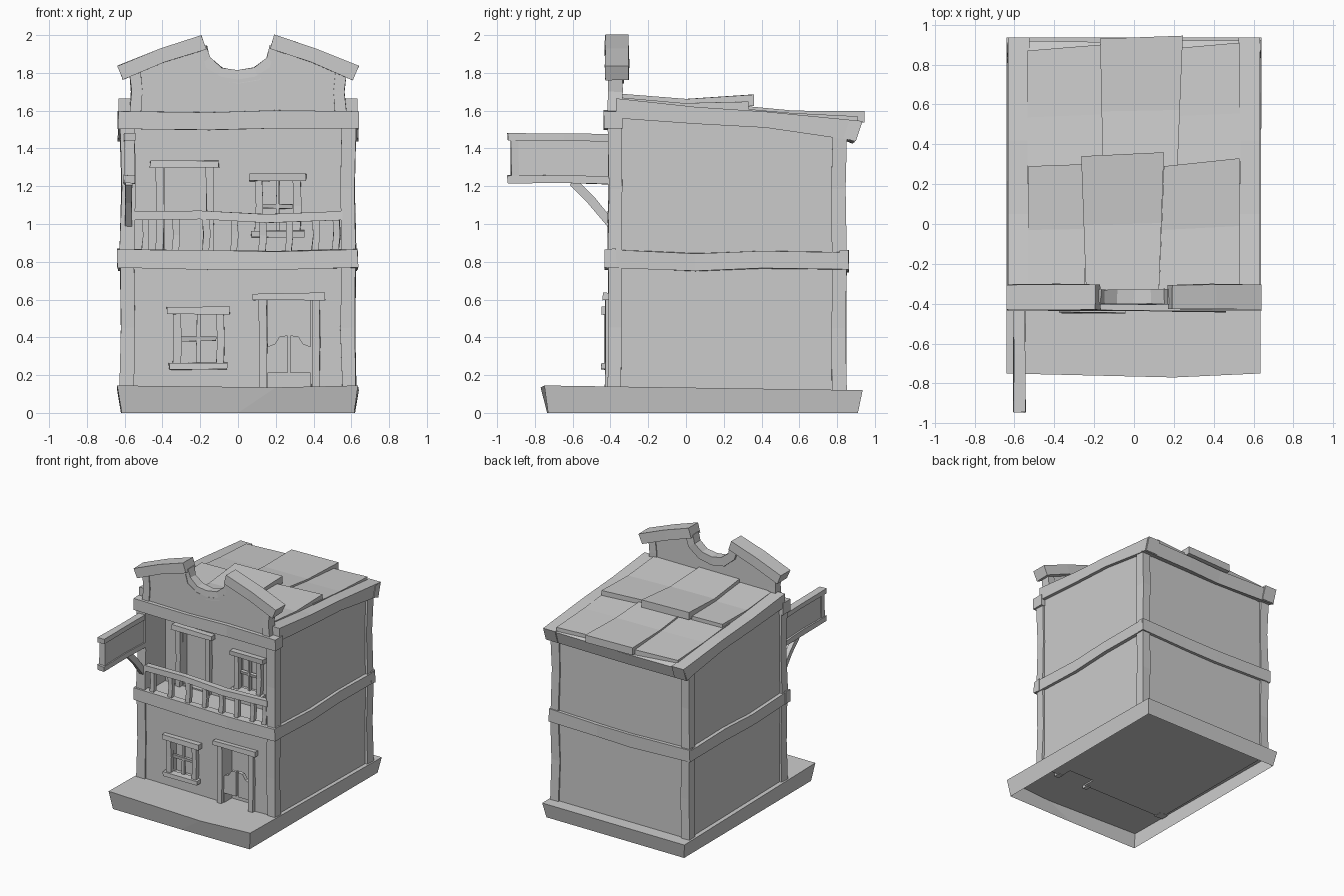
import bpy, bmesh, random
from mathutils import Vector

if "Cube" in bpy.data.objects:
    bpy.data.objects.remove(bpy.data.objects["Cube"])

random.seed(4)


def make(name, verts, faces, jitter=0.0):
    me = bpy.data.meshes.new(name)
    r = lambda: random.uniform(-jitter, jitter)
    me.from_pydata([(x + r(), y + r(), z + r()) for x, y, z in verts], [], faces)
    bm = bmesh.new()
    bm.from_mesh(me)
    bmesh.ops.recalc_face_normals(bm, faces=bm.faces)
    bm.to_mesh(me)
    bm.free()
    ob = bpy.data.objects.new(name, me)
    bpy.context.collection.objects.link(ob)
    return ob


def prism(name, profile, axis, lo, hi):
    """Extrude a 2D outline along x (profile is y,z) or y (profile is x,z)."""
    n = len(profile)
    put = (lambda p, d: (d, p[0], p[1])) if axis == 'x' else (lambda p, d: (p[0], d, p[1]))
    verts = [put(p, lo) for p in profile] + [put(p, hi) for p in profile]
    faces = [list(range(n)), list(range(2 * n - 1, n - 1, -1))]
    faces += [(i, (i + 1) % n, n + (i + 1) % n, n + i) for i in range(n)]
    return make(name, verts, faces)


def box(name, x0, x1, y0, y1, z0, z1, jitter=0.004):
    verts = [(x, y, z) for x in (x0, x1) for y in (y0, y1) for z in (z0, z1)]
    return make(name, verts, [(0, 1, 3, 2), (4, 6, 7, 5), (0, 4, 5, 1),
                              (2, 3, 7, 6), (0, 2, 6, 4), (1, 5, 7, 3)], jitter)


def beam(name, pts, w, h, up=(0, 0, 1), jitter=0.003):
    """Sweep a w x h rectangle along a polyline; h runs along 'up'."""
    pts = [Vector(p) for p in pts]
    verts, faces, last = [], [], len(pts) - 1
    for i, p in enumerate(pts):
        t = (pts[min(i + 1, last)] - pts[max(i - 1, 0)]).normalized()
        s = t.cross(Vector(up)).normalized()
        u = s.cross(t)
        verts += [p + s * a * w / 2 + u * b * h / 2 for a, b in ((-1, -1), (1, -1), (1, 1), (-1, 1))]
    for i in range(last):
        faces += [(4 * i + j, 4 * i + (j + 1) % 4, 4 * i + 4 + (j + 1) % 4, 4 * i + 4 + j) for j in range(4)]
    faces += [(3, 2, 1, 0), tuple(4 * last + j for j in range(4))]
    return make(name, verts, faces, jitter)


# flared base, open underneath
base = [(-.615, -.73, 0), (0, -.735, 0), (.615, -.73, 0), (.62, .91, 0), (0, .91, 0), (-.62, .91, 0),
        (-.64, -.75, .145), (.2, -.77, .135), (.635, -.75, .145), (.64, .935, .12), (0, .935, .12), (-.64, .935, .12)]
make("base", base, [(i, (i + 1) % 6, 6 + (i + 1) % 6, 6 + i) for i in range(6)] + [(6, 7, 10, 11), (7, 8, 9, 10)])

# house body with balcony recess, doors and windows cut in
body = prism("house_body", [(-.4, .12), (.835, .115), (.835, 1.49), (.4, 1.55), (-.35, 1.6), (-.4, 1.58)],
             'x', -.605, .605)
cuts = [(-.55, .55, -.5, -.15, .84, 1.51), (-.39, -.17, -.3, -.1, .85, 1.3), (.12, .3, -.3, -.11, .96, 1.235),
        (-.31, -.11, -.5, -.35, .255, .53), (.155, .385, -.5, -.3, .05, .605)]
cutters = []
for i, c in enumerate(cuts):
    k = box("cutter", *c, jitter=0)
    k.hide_render = True
    cutters.append(k)
    m = body.modifiers.new("cut%d" % i, 'BOOLEAN')
    m.operation, m.solver, m.object = 'DIFFERENCE', 'EXACT', k
bpy.context.view_layer.update()
solid = bpy.data.meshes.new_from_object(body.evaluated_get(bpy.context.evaluated_depsgraph_get()))
body.modifiers.clear()
body.data = solid
for k in cutters:
    bpy.data.objects.remove(k)

# corner posts on both floors
for s in (-1, 1):
    for z0, z1 in ((.12, .78), (.85, 1.52)):
        m = (z0 + z1) / 2
        beam("front_post", [(s * .588, -.378, z0), (s * .58, -.374, m), (s * .585, -.378, z1)], .075, .072, (0, 1, 0))
        beam("back_post", [(s * .59, .812, z0), (s * .583, .808, m), (s * .588, .812, min(z1, 1.48))], .072, .075, (0, 1, 0))

# storey band
beam("storey_band_front", [(-.64, -.4, .818), (-.15, -.4, .81), (.2, -.4, .805), (.635, -.4, .818)], .06, .1)
beam("storey_band_back", [(-.635, .835, .81), (-.1, .835, .795), (.2, .835, .8), (.635, .835, .81)], .05, .1)
for s in (-1, 1):
    beam("storey_band_side", [(s * .608, -.42, .815), (s * .608, .05, .797), (s * .608, .4, .812), (s * .608, .855, .805)], .05, .095)

# upper band and sloping side trim
beam("upper_band_front", [(-.635, -.385, 1.55), (-.15, -.385, 1.545), (.2, -.385, 1.555), (.64, -.385, 1.55)], .1, .095)
beam("upper_band_back", [(-.635, .88, 1.495), (-.1, .87, 1.485), (.2, .875, 1.49), (.635, .88, 1.495)], .06, .1, (0, .3, 1))
for s in (-1, 1):
    prism("roof_side_trim", [(-.37, 1.56), (.05, 1.53), (.42, 1.51), (.9, 1.44), (.935, 1.545), (.42, 1.595), (.05, 1.62), (-.37, 1.665)],
          'x', *sorted((s * .525, s * .632)))

# roof boards, upper row lapped over lower row
def board(name, x, y, z, th=.05):
    (xa, xb, xc, xd), (ya, yb), n = x, y, len(z) - 1
    verts, faces = [], []
    for i, h in enumerate(z):
        f = i / n
        l, r = xa + (xc - xa) * f, xb + (xd - xb) * f
        yl, yr = ya + (yb[0] - ya) * f, ya + (yb[1] - ya) * f
        verts += [(l, yl, h - th), (r, yr, h - th), (r, yr, h), (l, yl, h)]
    for i in range(n):
        faces += [(4 * i + j, 4 * i + (j + 1) % 4, 4 * i + 4 + (j + 1) % 4, 4 * i + 4 + j) for j in range(4)]
    make(name, verts, faces + [(3, 2, 1, 0), tuple(4 * n + j for j in range(4))])


board("roof_board_lower_left", (-.535, -.155, -.535, -.165), (.2, (.87, .9)), (1.62, 1.588, 1.57))
board("roof_board_lower_mid", (-.155, .215, -.17, .245), (.2, (.93, .945)), (1.635, 1.6, 1.597), .06)
board("roof_board_lower_right", (.215, .535, .24, .53), (.2, (.885, .91)), (1.62, 1.588, 1.57))
board("roof_board_upper_left", (-.53, -.245, -.53, -.25), (-.35, (.29, .3)), (1.665, 1.635, 1.64))
board("roof_board_upper_mid", (-.24, .125, -.265, .15), (-.35, (.34, .36)), (1.69, 1.662, 1.685), .06)
board("roof_board_upper_right", (.125, .53, .15, .53), (-.35, (.29, .33)), (1.67, 1.64, 1.648))

# parapet with scooped top
half = [(.535, 1.58), (.535, 1.81), (.2, 1.94), (.17, 1.83), (.09, 1.78)]
prism("parapet", half + [(0, 1.765)] + [(-x, z) for x, z in reversed(half)], 'y', -.405, -.345)
scoop = [(.2, 1.935), (.178, 1.86), (.1, 1.795)]
beam("parapet_scoop_trim", [(x, -.365, z) for x, z in scoop + [(0, 1.778)] + [(-x, z) for x, z in scoop[::-1]]], .075, .07)
for s in (-1, 1):
    beam("parapet_cap", [(s * .625, -.367, 1.8), (s * .4, -.365, 1.893), (s * .18, -.367, 1.963)], .125, .08)
    beam("parapet_post", [(s * .545, -.375, 1.59), (s * .535, -.375, 1.7), (s * .545, -.375, 1.82)], .06, .075, (0, 1, 0))

# balcony rail and balusters
beam("balcony_rail", [(-.55, -.39, 1.045), (-.2, -.39, 1.05), (.15, -.39, 1.03), (.55, -.39, 1.045)], .05, .045)
for x in (-.49, -.33, -.17, -.02, .13, .27, .41, .52):
    beam("baluster", [(x - .004, -.39, .85), (x + .004, -.39, .94), (x, -.39, 1.03)], .036, .034, (0, 1, 0))


# framed openings: lintel, jambs, and sill with glazing bars for windows
def frame(name, x0, x1, z0, z1, y, window):
    w = .04
    box(name + "_lintel", x0 - .03, x1 + .03, y - .035, y + .02, z1 - .002, z1 + .034)
    for a in (x0, x1 - w):
        m = (z0 + z1) / 2
        beam(name + "_jamb", [(a + w / 2, y, z0), (a + w / 2 + .005, y, m), (a + w / 2, y, z1)], w, .045, (0, 1, 0))
    if window:
        c = (x0 + x1) / 2
        box(name + "_sill", x0 - .02, x1 + .02, y - .04, y + .02, z0 - .03, z0 + .005)
        box(name + "_bar_vertical", c - .01, c + .01, y, y + .025, z0, z1)
        box(name + "_bar_cross", x0 + w, x1 - w, y, y + .025, (z0 + z1) / 2 - .012, (z0 + z1) / 2 + .012)


frame("lower_window", -.345, -.075, .26, .525, -.41, True)
frame("lower_door", .11, .43, .11, .6, -.405, False)
frame("upper_window", .09, .33, .96, 1.23, -.16, True)
frame("upper_door", -.435, -.13, .84, 1.3, -.16, False)

# swing doors with curved tops
for s in (-1, 1):
    leaf = [(.115, .21), (.008, .21), (.008, .41), (.05, .405), (.075, .365), (.115, .35)]
    prism("swing_door", [(.27 + s * x, z) for x, z in leaf], 'y', -.4, -.37)

# hanging signboard on the left with rails and brace
box("sign_panel", -.59, -.56, -.9, -.39, 1.24, 1.46)
beam("sign_top_rail", [(-.575, -.945, 1.463), (-.575, -.65, 1.46), (-.575, -.39, 1.455)], .06, .038)
beam("sign_bottom_rail", [(-.575, -.945, 1.237), (-.575, -.65, 1.238), (-.575, -.39, 1.23)], .06, .04)
box("sign_end_upright", -.6, -.55, -.925, -.885, 1.24, 1.45)
beam("sign_brace", [(-.578, -.6, 1.225), (-.578, -.5, 1.125), (-.578, -.4, 1.0)], .036, .045)
